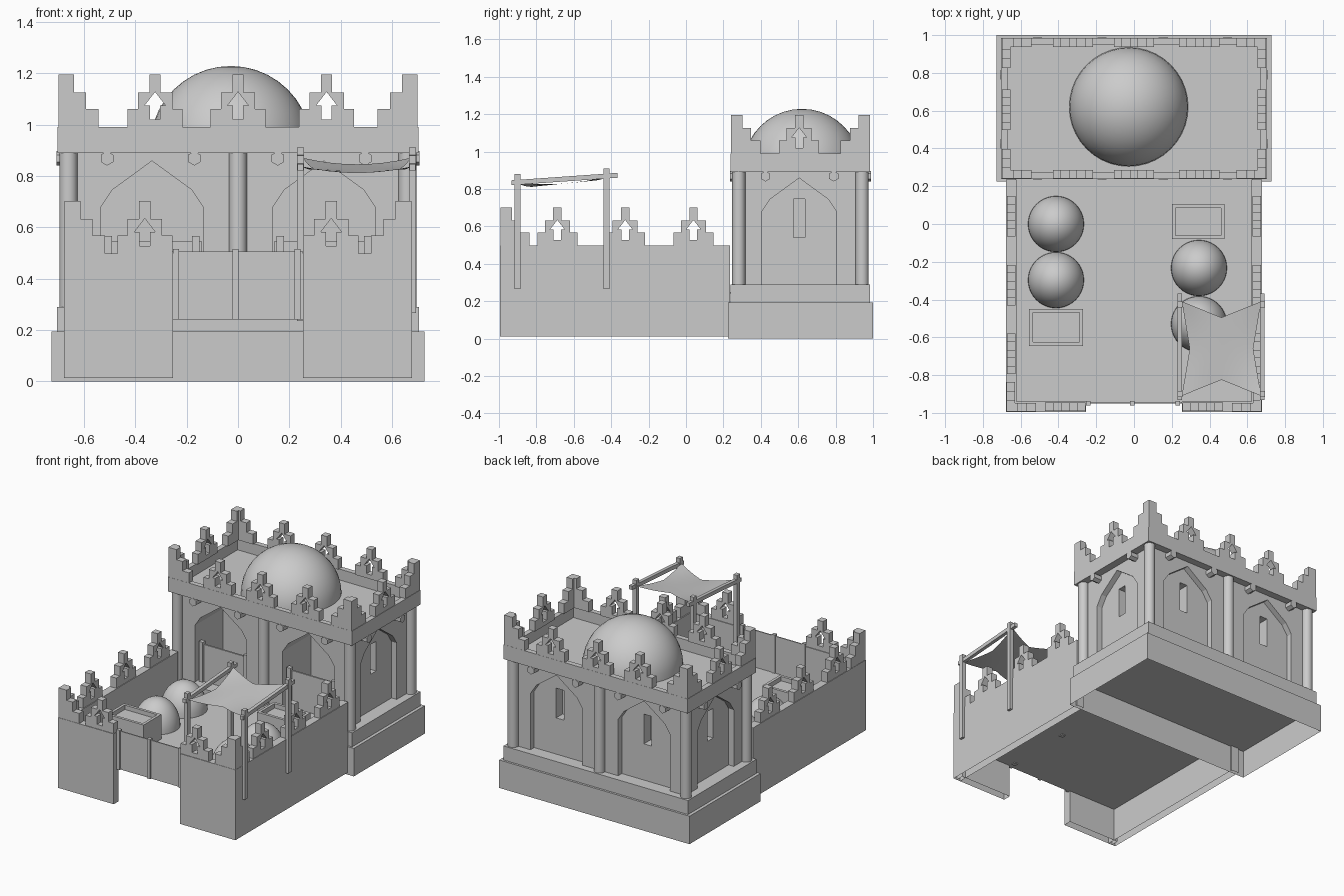
import bpy, bmesh, math
from mathutils import Vector

cube = bpy.data.objects.get("Cube")
if cube:
    bpy.data.objects.remove(cube, do_unlink=True)

stone = bpy.data.materials.new("grey_stone")
stone.use_nodes = True
GREY = (0.6, 0.6, 0.6, 1)
stone.diffuse_color = GREY
stone.node_tree.nodes["Principled BSDF"].inputs["Base Color"].default_value = GREY


def finish(name, bm, smooth=False, recalc=True):
    if recalc:
        bmesh.ops.recalc_face_normals(bm, faces=bm.faces)
    for f in bm.faces:
        f.smooth = smooth and f.normal.z > -0.9 and len(f.verts) < 5
    mesh = bpy.data.meshes.new(name)
    bm.to_mesh(mesh)
    bm.free()
    mesh.materials.append(stone)
    ob = bpy.data.objects.new(name, mesh)
    bpy.context.collection.objects.link(ob)
    return ob


def box(name, x, y, z, hollow=False, inset=0, depth=0, slope=0):
    """Box from ranges; may lack its bottom, have a sunk top, or slope along y."""
    bm = bmesh.new()
    bmesh.ops.create_cube(bm, size=1)
    for v in bm.verts:
        v.co = [r[0] + (c + 0.5) * (r[1] - r[0]) for c, r in zip(v.co, (x, y, z))]
    bm.normal_update()
    if hollow:
        bmesh.ops.delete(bm, geom=[f for f in bm.faces if f.normal.z < -0.5], context='FACES')
    if inset:
        top = [f for f in bm.faces if f.normal.z > 0.5]
        bmesh.ops.inset_region(bm, faces=top, thickness=inset)
        hole = bmesh.ops.extrude_face_region(bm, geom=top)
        bmesh.ops.delete(bm, geom=top, context='FACES_ONLY')
        bmesh.ops.translate(bm, vec=(0, 0, -depth),
                            verts=[v for v in hole["geom"] if isinstance(v, bmesh.types.BMVert)])
    for v in bm.verts:
        v.co.z += slope * (v.co.y - sum(y) / 2)
    return finish(name, bm, recalc=not hollow)


def prism(name, loops, origin, along, thick):
    """Upright plate: outline (and hole) loops drawn along a direction and z."""
    u, o = Vector(along), Vector(origin)
    n = Vector((-u.y, u.x, 0)) * thick
    bm = bmesh.new()
    for loop in loops:
        vs = [bm.verts.new(o + u * a + Vector((0, 0, b)) - n / 2) for a, b in loop]
        for i, v in enumerate(vs):
            bm.edges.new((v, vs[i - 1]))
    bmesh.ops.triangle_fill(bm, use_beauty=True, edges=bm.edges[:])
    ext = bmesh.ops.extrude_face_region(bm, geom=bm.faces[:])
    bmesh.ops.translate(bm, vec=n, verts=[v for v in ext["geom"] if isinstance(v, bmesh.types.BMVert)])
    return finish(name, bm)


def dome(name, loc, r, h):
    bm = bmesh.new()
    bmesh.ops.create_uvsphere(bm, u_segments=40, v_segments=20, radius=1)
    bmesh.ops.delete(bm, geom=[v for v in bm.verts if v.co.z < -0.01], context='VERTS')
    for v in bm.verts:
        v.co = Vector((v.co.x * r, v.co.y * r, v.co.z * h)) + Vector(loc)
    return finish(name, bm, smooth=True)


def rod(name, a, b, r, sides, smooth=False):
    a, b = Vector(a), Vector(b)
    bm = bmesh.new()
    bmesh.ops.create_cone(bm, cap_ends=True, segments=sides, radius1=r, radius2=r, depth=(b - a).length)
    rot = (b - a).to_track_quat('Z', 'Y')
    for v in bm.verts:
        v.co = rot @ v.co + (a + b) / 2
    return finish(name, bm, smooth=smooth)


def cut(target, cutter):
    mod = target.modifiers.new("cut", 'BOOLEAN')
    mod.operation, mod.object = 'DIFFERENCE', cutter
    bpy.context.view_layer.objects.active = target
    bpy.ops.object.modifier_apply(modifier=mod.name)
    bpy.data.objects.remove(cutter, do_unlink=True)


def mirror(pts):
    return pts + [(-a, b) for a, b in reversed(pts) if a]


# Profiles: stepped battlement with an arrow opening, its corner half, pointed arch
STEPS = mirror([(.107, 0), (.107, .07), (.067, .07), (.067, .135), (.022, .135), (.022, .205)])
ARROW = mirror([(.02, .03), (.02, .085), (.04, .085), (0, .137)])
CORNER = [(0, 0), (.157, 0), (.157, .07), (.108, .07), (.108, .135), (.062, .135), (.062, .205), (0, .205)]
ARCH = mirror([(.198, 0), (.198, .39), (.155, .455), (0, .568)])
SLIT = mirror([(.03, .25), (.03, .455)])
X, Y = (1, 0, 0), (0, 1, 0)
T = .046


def battlement(pos, along):
    prism("battlement", [STEPS, ARROW], pos, along, T)


def corner(sx, x, y, sy, z):
    prism("corner_battlement", [CORNER], (sx * x, y - sy * T / 2, z), (-sx, 0, 0), T)
    prism("corner_battlement", [CORNER], (sx * (x - T / 2), y, z), (0, -sy, 0), T)


# Plinth, step and main hall
box("plinth", (-.727, .727), (.225, 1), (0, .193), hollow=True)
box("plinth_step", (-.705, .705), (.238, .985), (.193, .29))
hall = box("hall", (-.65, .65), (.29, .935), (.29, .9))
for c in (-.335, .335):
    cut(hall, prism("arch_cutter", [ARCH], (c, .40, .29), X, .4))
    cut(hall, prism("arch_cutter", [ARCH], (c, .95, .29), X, .11))
    cut(hall, prism("slit_cutter", [SLIT], (c, .90, .29), X, .15))
    # Low barriers in the front doorways
    box("door_barrier", (c - .195, c + .195), (.33, .342), (.29, .545))
    for s in (-.17, .17):
        box("door_post", (c + s - .015, c + s + .015), (.315, .345), (.29, .565))
for s in (-1, 1):
    cut(hall, prism("arch_cutter", [ARCH], (s * .665, .605, .29), Y, .11))
    cut(hall, prism("slit_cutter", [SLIT], (s * .615, .605, .29), Y, .15))

# Parapet with sunk roof, and the great dome
box("parapet", (-.703, .703), (.239, .985), (.89, .99), inset=.05, depth=.075)
dome("great_dome", (-.028, .62, .913), .315, .315)

# Columns and beam ends
for y in (.282, .942):
    for x in (-.66, 0, .66):
        rod("column", (x, y, .29), (x, y, .89), .035, 24, smooth=True)
for x in (-.51, -.17, .155, .495):
    rod("beam_end", (x, .3, .868), (x, .235, .868), .028, 6)
    rod("beam_end", (x, .92, .868), (x, .988, .868), .028, 6)
for y in (.425, .79):
    for s in (-1, 1):
        rod("beam_end", (s * .64, y, .868), (s * .706, y, .868), .028, 6)

# Hall battlements
for x in (-.323, 0, .345):
    for y in (.263, .961):
        battlement((x, y, .99), X)
for s in (-1, 1):
    battlement((s * .677, .605, .99), Y)
    corner(s, .70, .24, -1, .99)
    corner(s, .70, .984, 1, .99)

# Courtyard floor, walls and battlements
box("courtyard_floor", (-.63, .63), (-.95, .24), (.24, .25))
for s in (-1, 1):
    box("side_wall", sorted((s * .677, s * .622)), (-.995, .235), (.012, .497), hollow=True)
    box("front_wall", sorted((s * .65, s * .253)), (-.995, -.94), (.012, .497), hollow=True)
    for y in (-.688, -.325, .04):
        battlement((s * .65, y, .497), Y)
    battlement((s * .363, -.968, .497), X)
    corner(s, .675, -.993, -1, .497)

# Gate
box("gate_panel", (-.255, .253), (-.951, -.943), (.25, .505))
for x in (-.242, -.01, .232):
    box("gate_post", (x - .012, x + .012), (-.962, -.937), (.24, .515))

# Troughs and small mounds
box("trough", (-.555, -.27), (-.645, -.45), (.25, .42), inset=.027, depth=.03)
box("trough", (.2, .48), (-.08, .105), (.25, .42), inset=.027, depth=.03)
for x, y in ((-.413, 0), (-.413, -.297), (.344, -.233), (.344, -.53)):
    dome("mound", (x, y, .25), .148, .19)

# Awning: posts, sloping rails, stretched cloth
for x, low in ((.243, .235), (.68, .265)):
    for y, top in ((-.9, .88), (-.425, .91)):
        box("awning_post", (x - .014, x + .014), (y - .016, y + .016), (low, top))
    box("awning_rail", (x - .012, x + .012), (-.933, -.367), (.84, .866), slope=.07)
bm = bmesh.new()
bmesh.ops.create_grid(bm, x_segments=8, y_segments=8, size=1)
for v in bm.verts:
    u, w = v.co.x, v.co.y
    v.co = (.463 + .21 * u * (1 - .2 * (1 - abs(w))),
            -.66 + .25 * w * (1 - .34 * (1 - abs(u))),
            .853 + .017 * w - .025 * (1 - u * u * w * w))
cloth = finish("awning_cloth", bm, smooth=True)
